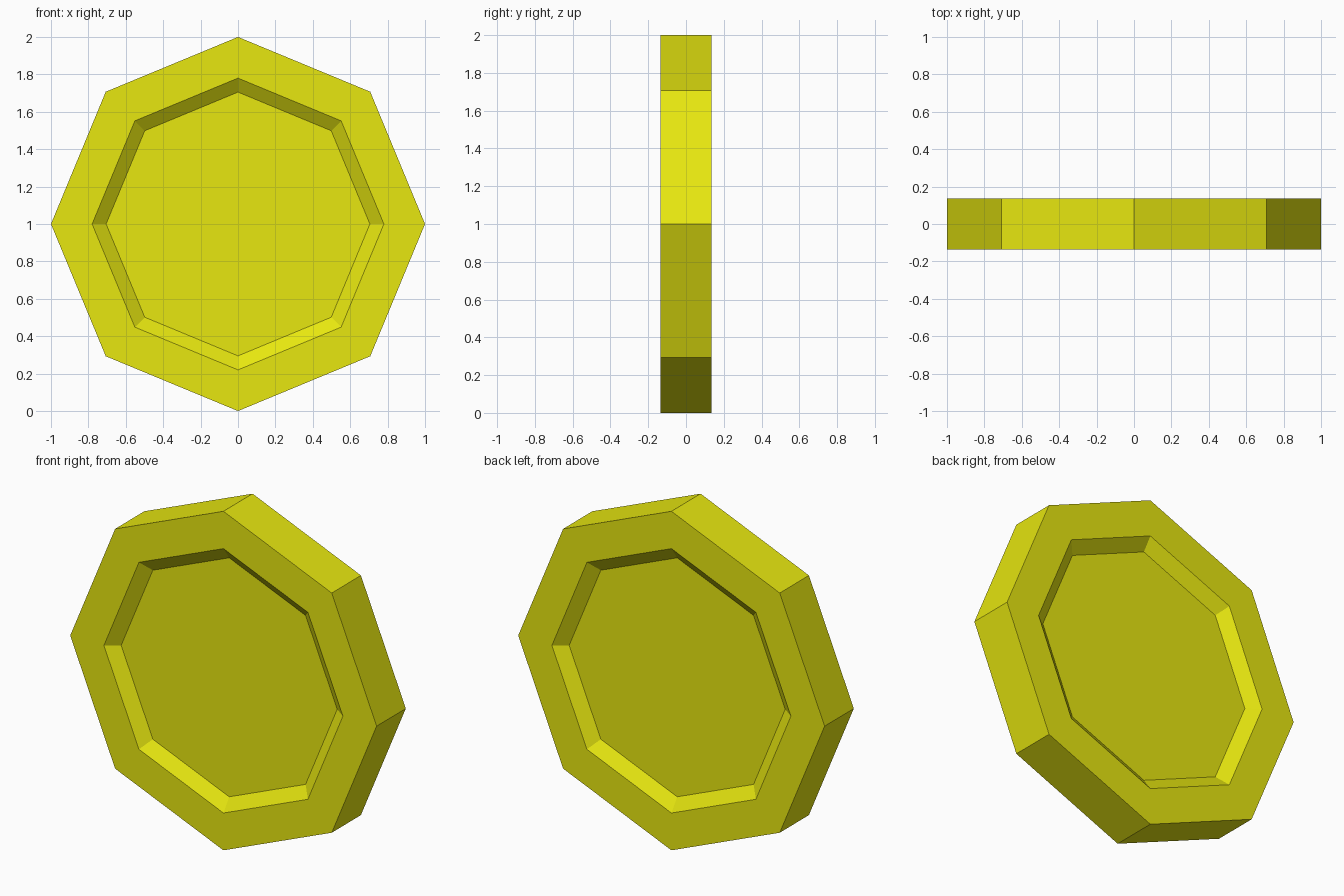
import bpy, bmesh, math

if "Cube" in bpy.data.objects:
    bpy.data.objects.remove(bpy.data.objects["Cube"])

SIDES = 8
CENTRE_Z = 1.0
HALF = 0.136     # half thickness
FLOOR = 0.082    # recess floor distance from the middle

# profile from back floor to front floor: (radius, y)
PROFILE = [(0.705, FLOOR), (0.78, HALF), (1.0, HALF),
           (1.0, -HALF), (0.78, -HALF), (0.705, -FLOOR)]

yellow = bpy.data.materials.new("yellow")
yellow.diffuse_color = (0.8, 0.8, 0.005, 1.0)
yellow.use_nodes = True
yellow.node_tree.nodes["Principled BSDF"].inputs["Base Color"].default_value = yellow.diffuse_color

# octagonal coin with a bevelled recess on both faces
bm = bmesh.new()
rings = []
for r, y in PROFILE:
    rings.append([bm.verts.new((r * math.cos(math.tau * i / SIDES), y,
                                CENTRE_Z + r * math.sin(math.tau * i / SIDES)))
                  for i in range(SIDES)])
for a, b in zip(rings, rings[1:]):
    for i in range(SIDES):
        j = (i + 1) % SIDES
        bm.faces.new((a[i], a[j], b[j], b[i]))
bm.faces.new(rings[0])
bm.faces.new(rings[-1])
bmesh.ops.recalc_face_normals(bm, faces=bm.faces)

mesh = bpy.data.meshes.new("coin")
bm.to_mesh(mesh)
bm.free()
mesh.materials.append(yellow)
coin = bpy.data.objects.new("coin", mesh)
bpy.context.collection.objects.link(coin)
